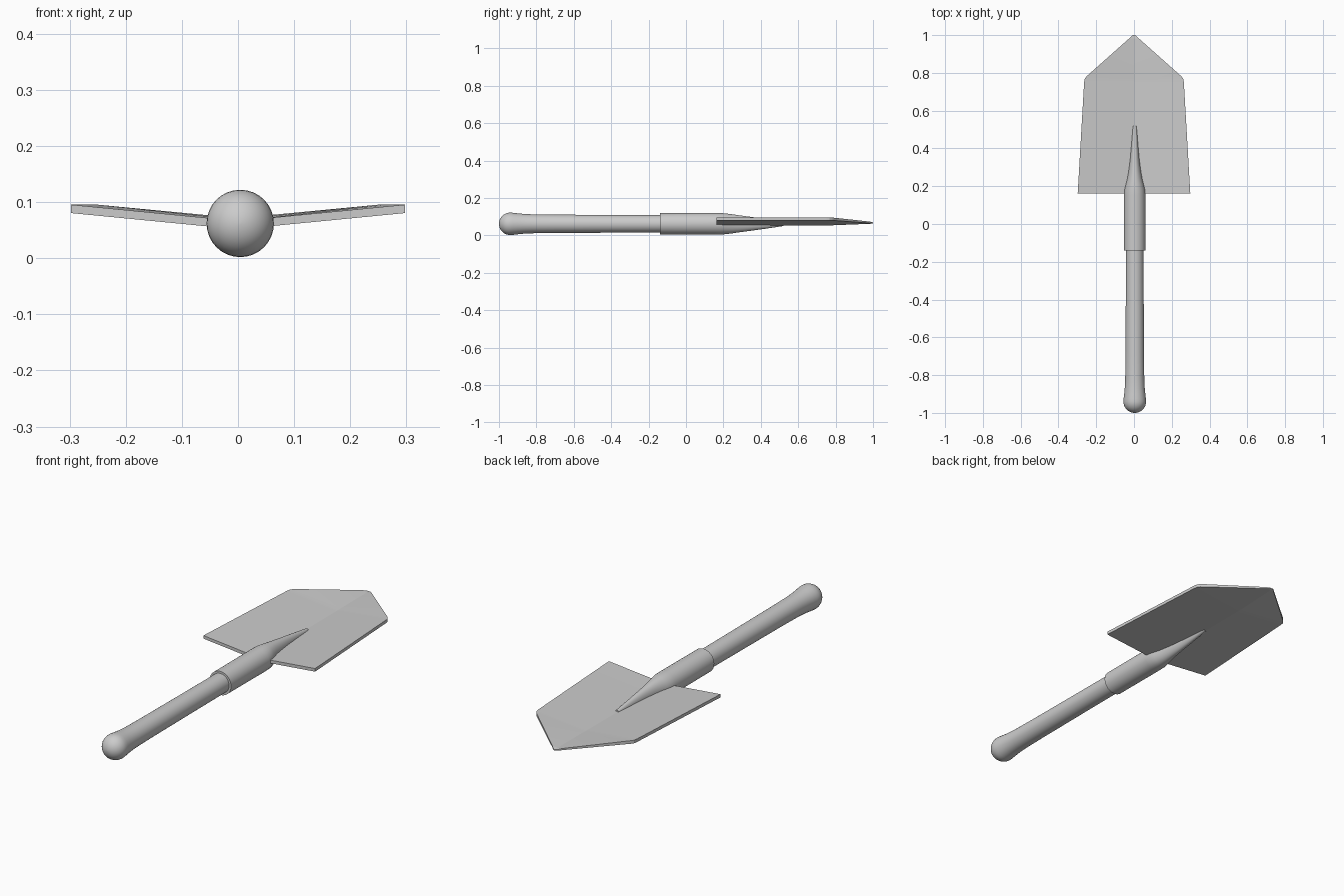
import bpy, bmesh
from math import sin, cos, pi, radians

if "Cube" in bpy.data.objects:
    bpy.data.objects.remove(bpy.data.objects["Cube"])

CX, CZ = 0.004, 0.062  # axis of the shaft


def mesh_object(name, rings, smooth_angle=30):
    """Skin a list of closed rings along y and cap both ends."""
    bm = bmesh.new()
    loops = [[bm.verts.new(p) for p in ring] for ring in rings]
    n = len(loops[0])
    for a, b in zip(loops, loops[1:]):
        for i in range(n):
            j = (i + 1) % n
            bm.faces.new((a[i], a[j], b[j], b[i]))
    bm.faces.new(loops[0])
    bm.faces.new(loops[-1])
    bmesh.ops.recalc_face_normals(bm, faces=bm.faces)
    me = bpy.data.meshes.new(name)
    bm.to_mesh(me)
    bm.free()
    ob = bpy.data.objects.new(name, me)
    bpy.context.collection.objects.link(ob)
    bpy.ops.object.select_all(action='DESELECT')
    ob.select_set(True)
    bpy.context.view_layer.objects.active = ob
    bpy.ops.object.shade_smooth_by_angle(angle=radians(smooth_angle))
    return ob


def oval(y, rx, rz, n=32):
    return [(CX + rx * cos(2 * pi * i / n), y, CZ + rz * sin(2 * pi * i / n))
            for i in range(n)]


# Wooden handle with a rounded knob at the end
knob = [(-0.94 - 0.06 * cos(a), 0.06 * sin(a))
        for a in [pi / 2 * k / 8 for k in range(9)]]
knob[0] = (-1.0, 0.002)
shaft = [(-0.925, 0.059), (-0.90, 0.056), (-0.87, 0.053), (-0.82, 0.0505),
         (-0.7, 0.049), (-0.4, 0.0475), (-0.12, 0.0465)]
mesh_object("handle", [oval(y, r, r) for y, r in knob + shaft])

# Metal socket that tapers into a spike over the blade: y, half width, half height
socket = [(-0.14, 0.057, 0.057), (0.15, 0.057, 0.058), (0.18, 0.055, 0.058),
          (0.205, 0.049, 0.056), (0.24, 0.040, 0.052), (0.28, 0.033, 0.046),
          (0.34, 0.025, 0.038), (0.42, 0.018, 0.027), (0.50, 0.012, 0.015),
          (0.52, 0.010, 0.012)]
mesh_object("socket", [oval(*s) for s in socket])

# Shallow V-shaped blade: y, half width, edge z, centre z, half thickness
blade = [(0.162, 0.298, 0.088, 0.059, 0.0075), (0.75, 0.264, 0.088, 0.061, 0.0075),
         (0.768, 0.261, 0.088, 0.061, 0.0075), (0.782, 0.251, 0.088, 0.0615, 0.0075),
         (0.982, 0.026, 0.070, 0.066, 0.004), (0.994, 0.014, 0.068, 0.066, 0.003),
         (1.0, 0.004, 0.067, 0.066, 0.002)]
mesh_object("blade", [
    [(-w, y, ze + t), (0, y, zc + t), (w, y, ze + t),
     (w, y, ze - t), (0, y, zc - t), (-w, y, ze - t)]
    for y, w, ze, zc, t in blade], 5)
